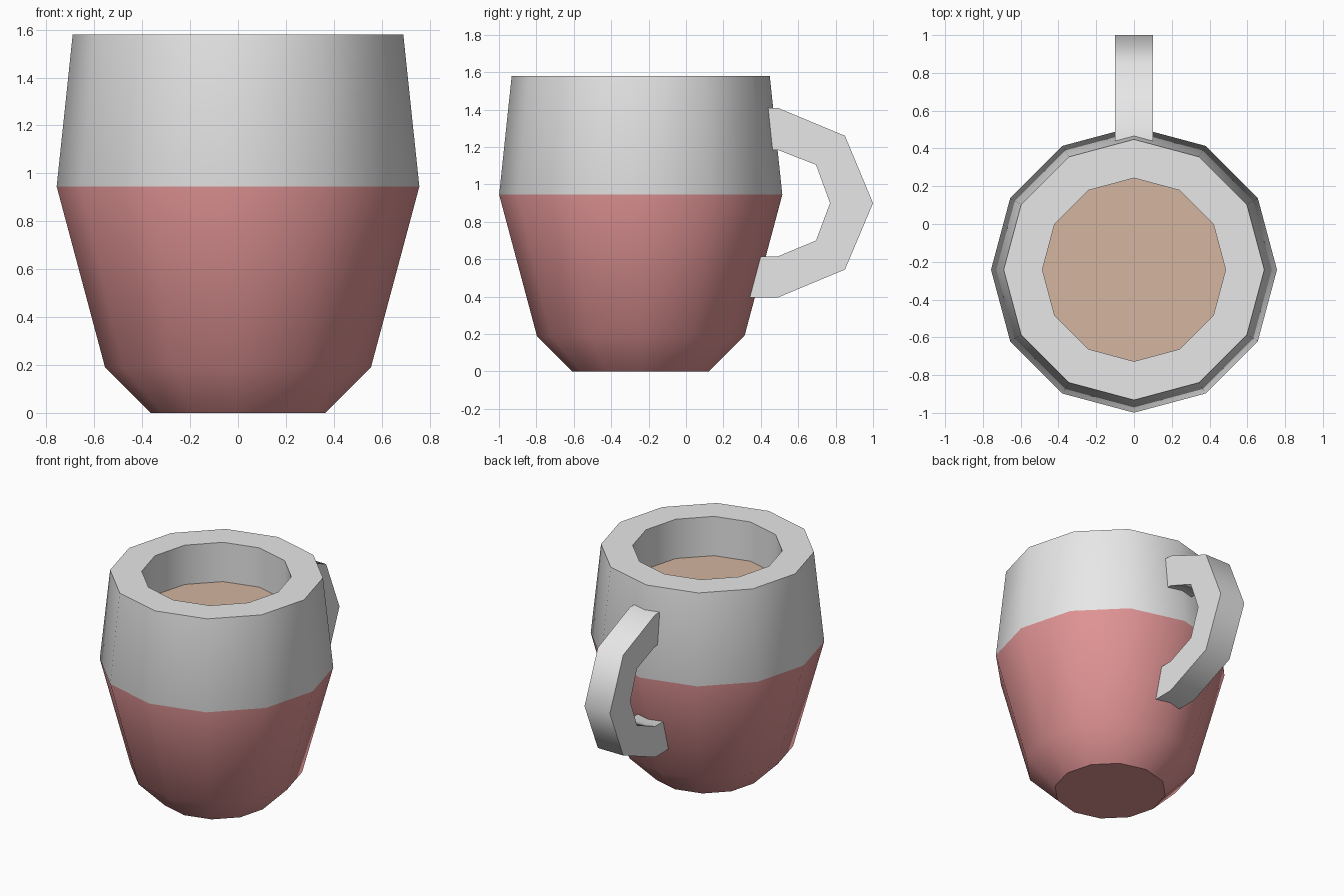
import bpy
import bmesh
from math import cos, sin, radians, tau

default_cube = bpy.data.objects.get("Cube")
if default_cube:
    bpy.data.objects.remove(default_cube, do_unlink=True)

SIDES = 12
CUP_Y = -0.242
BAND_Z = 0.945
LIQUID_Z = 1.30
INNER_RADIUS = 0.485


def make_material(name, colour):
    mat = bpy.data.materials.new(name)
    mat.use_nodes = True
    rgba = (*colour, 1)
    mat.diffuse_color = rgba
    mat.node_tree.nodes["Principled BSDF"].inputs["Base Color"].default_value = rgba
    return mat


grey = make_material("light grey", (0.8, 0.8, 0.8))
pink = make_material("dusty pink", (0.74, 0.29, 0.295))
brown = make_material("milky brown", (0.655, 0.46, 0.35))


def finish(name, bm, materials, angle):
    bmesh.ops.recalc_face_normals(bm, faces=bm.faces)
    mesh = bpy.data.meshes.new(name)
    bm.to_mesh(mesh)
    bm.free()
    for mat in materials:
        mesh.materials.append(mat)
    obj = bpy.data.objects.new(name, mesh)
    bpy.context.collection.objects.link(obj)
    bpy.ops.object.select_all(action="DESELECT")
    obj.select_set(True)
    bpy.context.view_layer.objects.active = obj
    bpy.ops.object.shade_smooth_by_angle(angle=radians(angle))
    return obj


def ring(bm, radius, z):
    return [bm.verts.new((radius * cos(tau * i / SIDES),
                          radius * sin(tau * i / SIDES) + CUP_Y, z))
            for i in range(SIDES)]


# Cup body: outer wall, thick rim and inner wall, closed top and bottom
profile = [(0.365, 0), (0.555, 0.19), (0.757, BAND_Z), (0.69, 1.58),
           (INNER_RADIUS, 1.58), (INNER_RADIUS, LIQUID_Z - 0.005)]
bm = bmesh.new()
rings = [ring(bm, r, z) for r, z in profile]
for low, high in zip(rings, rings[1:]):
    for i in range(SIDES):
        j = (i + 1) % SIDES
        bm.faces.new((low[i], low[j], high[j], high[i]))
bm.faces.new(rings[0])
bm.faces.new(rings[-1])
for face in bm.faces:
    face.material_index = int(face.calc_center_median().z < BAND_Z)
finish("cup_body", bm, [grey, pink], 40)

# Drink surface
bm = bmesh.new()
bm.faces.new(ring(bm, INNER_RADIUS, LIQUID_Z))
finish("drink", bm, [brown], 30)

# Handle: angular hook whose ends sink into the cup wall
outer = [(0.37, 1.41), (0.49, 1.41), (0.85, 1.26), (1.0, 0.9),
         (0.85, 0.545), (0.49, 0.395), (0.28, 0.395)]
inner = [(0.37, 1.185), (0.49, 1.185), (0.695, 1.105), (0.77, 0.9),
         (0.695, 0.70), (0.49, 0.615), (0.28, 0.615)]
bm = bmesh.new()
sections = []
for (oy, oz), (iy, iz) in zip(outer, inner):
    corners = ((-0.1, oy, oz), (0.1, oy, oz), (0.1, iy, iz), (-0.1, iy, iz))
    sections.append([bm.verts.new(c) for c in corners])
for a, b in zip(sections, sections[1:]):
    for i in range(4):
        j = (i + 1) % 4
        bm.faces.new((a[i], a[j], b[j], b[i]))
bm.faces.new(sections[0])
bm.faces.new(sections[-1])
finish("handle", bm, [grey], 50)
